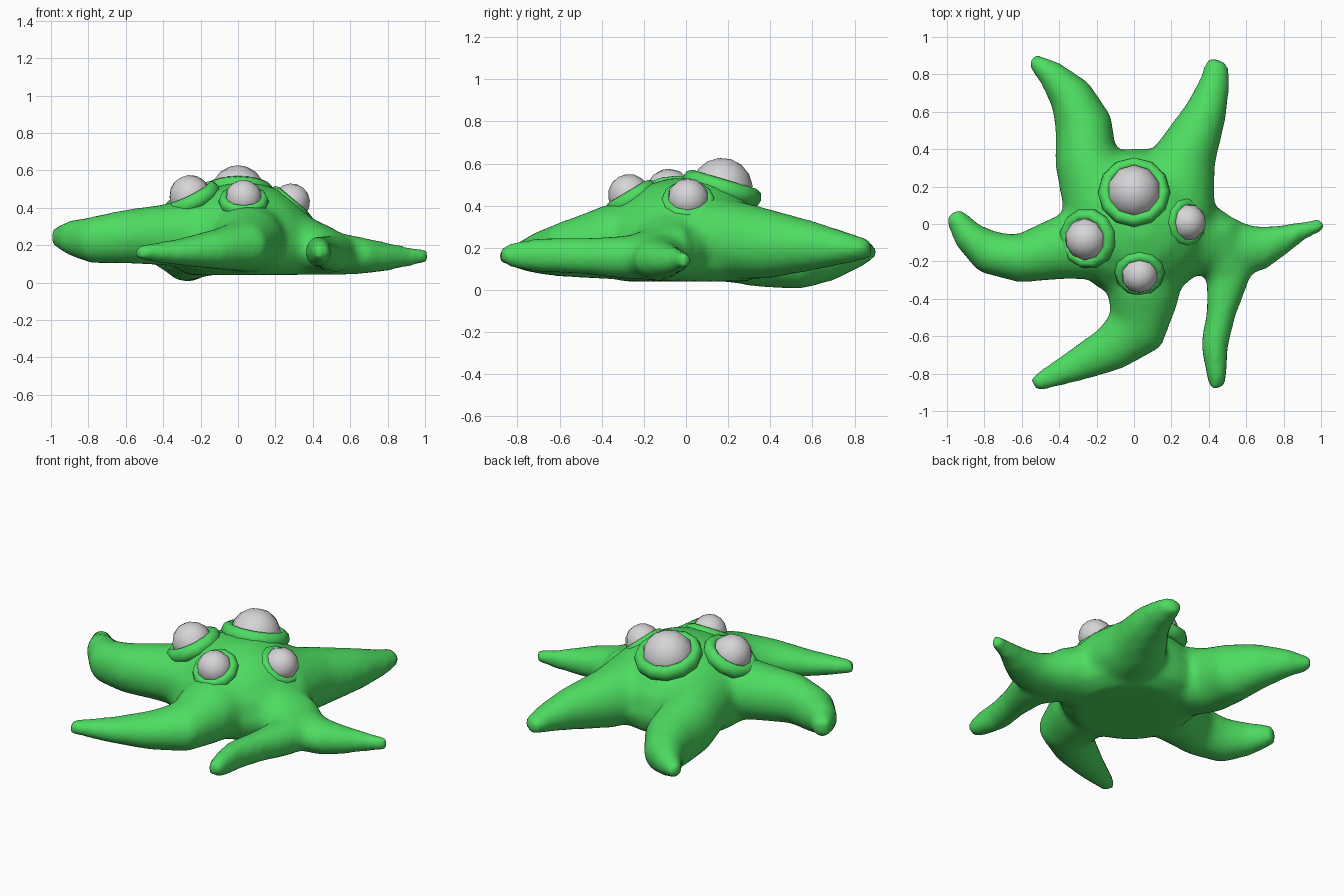
import bpy, bmesh, math
from mathutils import Vector

cube = bpy.data.objects.get("Cube")
if cube:
    bpy.data.objects.remove(cube, do_unlink=True)


def make_material(name, rgb):
    mat = bpy.data.materials.new(name)
    mat.use_nodes = True
    mat.diffuse_color = (*rgb, 1)
    mat.node_tree.nodes["Principled BSDF"].inputs["Base Color"].default_value = (*rgb, 1)
    return mat


green = make_material("skin green", (0.075, 0.72, 0.12))
white = make_material("eye white", (0.68, 0.66, 0.68))


def make_object(name, bm, mat):
    bmesh.ops.recalc_face_normals(bm, faces=bm.faces)
    mesh = bpy.data.meshes.new(name)
    bm.to_mesh(mesh)
    bm.free()
    mesh.materials.append(mat)
    for face in mesh.polygons:
        face.use_smooth = True
    obj = bpy.data.objects.new(name, mesh)
    bpy.context.collection.objects.link(obj)
    return obj


def skin_rings(bm, rings, closed=False):
    """Bridge rings of vertices, capping the ends unless the loop is closed."""
    pairs = list(zip(rings, rings[1:]))
    if closed:
        pairs.append((rings[-1], rings[0]))
    for a, b in pairs:
        n = len(a)
        for i in range(n):
            bm.faces.new((a[i], a[(i + 1) % n], b[(i + 1) % n], b[i]))
    if not closed:
        bm.faces.new(rings[0])
        bm.faces.new(rings[-1])


def angles(n):
    return [2 * math.pi * i / n for i in range(n)]


def add_arm(bm, stations):
    """Sweep an oval along stations of (x, y, half width, bottom, top)."""
    points = [Vector(s[:2]) for s in stations]
    rings = []
    for i, (x, y, half, low, high) in enumerate(stations):
        along = (points[min(i + 1, len(points) - 1)] - points[max(i - 1, 0)]).normalized()
        mid, rise = (low + high) / 2, (high - low) / 2
        rings.append([bm.verts.new((x - along.y * half * math.cos(a),
                                    y + along.x * half * math.cos(a),
                                    mid + rise * math.sin(a))) for a in angles(16)])
    skin_rings(bm, rings)


# Body dome and six curling arms, fused into one skin
bm = bmesh.new()
dome = [(0.3, 0.04), (0.38, 0.09), (0.41, 0.18), (0.38, 0.31),
        (0.3, 0.42), (0.2, 0.495), (0.08, 0.53)]
skin_rings(bm, [[bm.verts.new((0.03 + r * math.cos(a), r * math.sin(a), z))
                 for a in angles(32)] for r, z in dome])

back_right_arm = [(-0.13, 0.1, 0.26, 0.05, 0.46), (-0.26, 0.36, 0.17, 0.01, 0.39),
                  (-0.27, 0.54, 0.155, 0.0, 0.34), (-0.34, 0.69, 0.12, 0.04, 0.3),
                  (-0.45, 0.81, 0.075, 0.1, 0.26), (-0.55, 0.88, 0.04, 0.14, 0.22)]
back_left_arm = [(0.2, 0.1, 0.24, 0.05, 0.46), (0.28, 0.38, 0.165, 0.05, 0.39),
                 (0.385, 0.6, 0.115, 0.09, 0.33), (0.43, 0.75, 0.085, 0.12, 0.28),
                 (0.445, 0.88, 0.06, 0.15, 0.24)]
right_arm = [(-0.1, -0.07, 0.24, 0.05, 0.47), (-0.4, -0.13, 0.17, 0.09, 0.42),
             (-0.62, -0.185, 0.13, 0.1, 0.39), (-0.78, -0.15, 0.12, 0.1, 0.355),
             (-0.89, -0.06, 0.085, 0.14, 0.335), (-0.97, 0.06, 0.05, 0.19, 0.3)]
front_right_arm = [(0.05, -0.1, 0.24, 0.04, 0.47), (0.05, -0.4, 0.19, 0.05, 0.4),
                   (0.01, -0.57, 0.165, 0.06, 0.33), (-0.13, -0.67, 0.125, 0.07, 0.285),
                   (-0.32, -0.76, 0.09, 0.09, 0.235), (-0.54, -0.86, 0.045, 0.12, 0.2)]
front_left_arm = [(0.4, -0.05, 0.18, 0.04, 0.33), (0.51, -0.28, 0.125, 0.05, 0.26),
                  (0.465, -0.48, 0.08, 0.07, 0.25), (0.43, -0.65, 0.075, 0.08, 0.25),
                  (0.44, -0.78, 0.06, 0.09, 0.24), (0.445, -0.88, 0.045, 0.12, 0.21)]
left_arm = [(0.3, -0.06, 0.22, 0.04, 0.4), (0.53, -0.13, 0.15, 0.04, 0.27),
            (0.68, -0.13, 0.12, 0.045, 0.24), (0.8, -0.08, 0.08, 0.06, 0.215),
            (0.9, -0.035, 0.05, 0.08, 0.195), (1.015, 0.0, 0.035, 0.1, 0.18)]
for arm in (back_right_arm, back_left_arm, right_arm,
            front_right_arm, front_left_arm, left_arm):
    add_arm(bm, arm)
body = make_object("starfish_body", bm, green)
remesh = body.modifiers.new("fuse", "REMESH")
remesh.mode = "VOXEL"
remesh.voxel_size = 0.022
remesh.use_smooth_shade = True
smooth = body.modifiers.new("soften", "SMOOTH")
smooth.factor = 0.5
smooth.iterations = 14


def add_eye(name, ball, radius, normal, ring, tube, drop):
    """A faceted eyeball seated in a raised eyelid ring, tilted to the normal."""
    turn = Vector(normal).to_track_quat("Z", "Y")
    bm = bmesh.new()
    bmesh.ops.create_uvsphere(bm, u_segments=10, v_segments=8, radius=radius)
    eye = make_object(name + "_eyeball", bm, white)
    bm = bmesh.new()
    skin_rings(bm, [[bm.verts.new(((ring + tube * math.cos(b)) * math.cos(a),
                                   (ring + tube * math.cos(b)) * math.sin(a),
                                   1.3 * tube * math.sin(b))) for b in angles(8)]
                    for a in angles(12)], closed=True)
    lid = make_object(name + "_eyelid", bm, green)
    eye.location = ball
    lid.location = Vector(ball) - turn @ Vector((0, 0, drop))
    for obj in (eye, lid):
        obj.rotation_mode = "QUATERNION"
        obj.rotation_quaternion = turn


# Four eyes on top of the body
add_eye("back", (0, 0.17, 0.48), 0.147, (0, 0.3, 1), 0.158, 0.036, 0.0)
add_eye("right", (-0.255, -0.08, 0.46), 0.115, (-0.5, -0.15, 1), 0.13, 0.034, 0.02)
add_eye("front", (0.03, -0.27, 0.45), 0.1, (0, -0.6, 1), 0.105, 0.03, 0.02)
add_eye("left", (0.285, 0.01, 0.43), 0.1, (0.85, 0, 1), 0.102, 0.03, 0.02)
